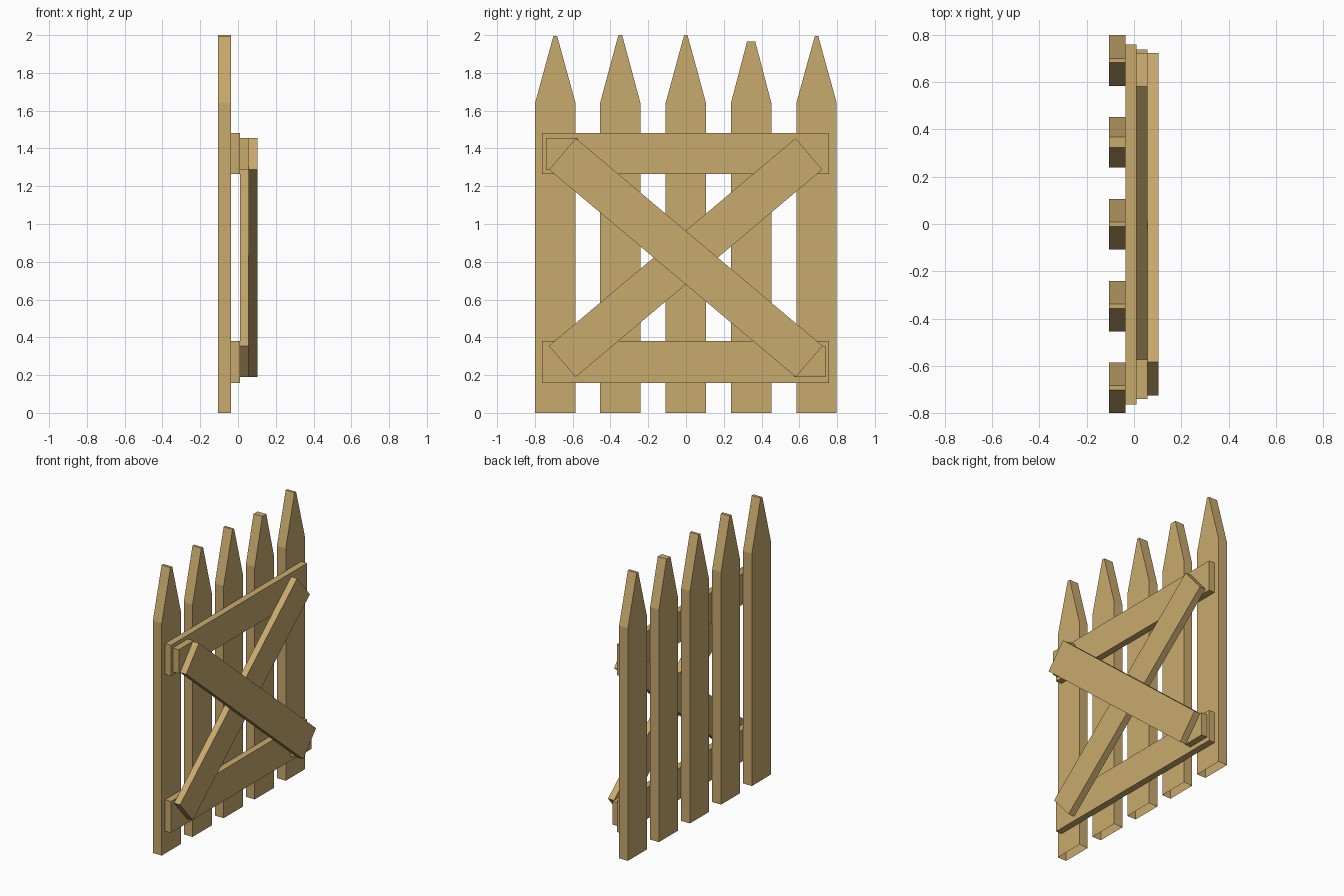
import bpy, bmesh

if "Cube" in bpy.data.objects:
    bpy.data.objects.remove(bpy.data.objects["Cube"])

wood = bpy.data.materials.new("wood")
wood.diffuse_color = (0.58, 0.40, 0.155, 1)
wood.use_nodes = True
wood.node_tree.nodes["Principled BSDF"].inputs["Base Color"].default_value = wood.diffuse_color


def board(name, outline, x0, x1, open_edge=None):
    """Extrude a (y, z) outline from x0 to x1; open_edge skips one side wall."""
    bm = bmesh.new()
    back = [bm.verts.new((x0, y, z)) for y, z in outline]
    front = [bm.verts.new((x1, y, z)) for y, z in outline]
    bm.faces.new(back[::-1])
    bm.faces.new(front)
    n = len(outline)
    for i in range(n):
        if i != open_edge:
            j = (i + 1) % n
            bm.faces.new((back[i], back[j], front[j], front[i]))
    me = bpy.data.meshes.new(name)
    bm.to_mesh(me)
    bm.free()
    me.materials.append(wood)
    ob = bpy.data.objects.new(name, me)
    bpy.context.collection.objects.link(ob)
    return ob


def rect(y0, y1, z0, z1):
    return [(y0, z0), (y1, z0), (y1, z1), (y0, z1)]


# Pointed pickets, open underneath; the fourth has a blunter tip
pickets = [(-0.692, 0.01, 1.995), (-0.348, 0.01, 2.0), (-0.001, 0.009, 2.0),
           (0.345, 0.022, 1.965), (0.691, 0.009, 1.995)]
for i, (y, tip, top) in enumerate(pickets):
    w = 0.107
    board(f"picket_{i + 1}",
          [(y - w, 0), (y + w, 0), (y + w, 1.64), (y + tip, top), (y - tip, top), (y - w, 1.64)],
          -0.105, -0.036, open_edge=0)

# Horizontal rails
board("lower_rail", rect(-0.762, 0.758, 0.158, 0.38), -0.036, 0.01)
board("upper_rail", rect(-0.762, 0.758, 1.265, 1.482), -0.036, 0.01)

# Crossed diagonal braces
rising = [(-0.726, 0.355), (-0.584, 0.19), (0.722, 1.288), (0.58, 1.454)]
board("inner_brace", rising, 0.01, 0.056)
falling = [(-y, z) for y, z in reversed(rising)]
board("outer_brace", [(y - 0.003, z) for y, z in falling], 0.056, 0.103)

# Spacer blocks behind the outer brace
board("upper_spacer", rect(-0.74, -0.573, 1.286, 1.455), 0.01, 0.056)
board("lower_spacer", rect(0.573, 0.738, 0.19, 0.355), 0.01, 0.056)
